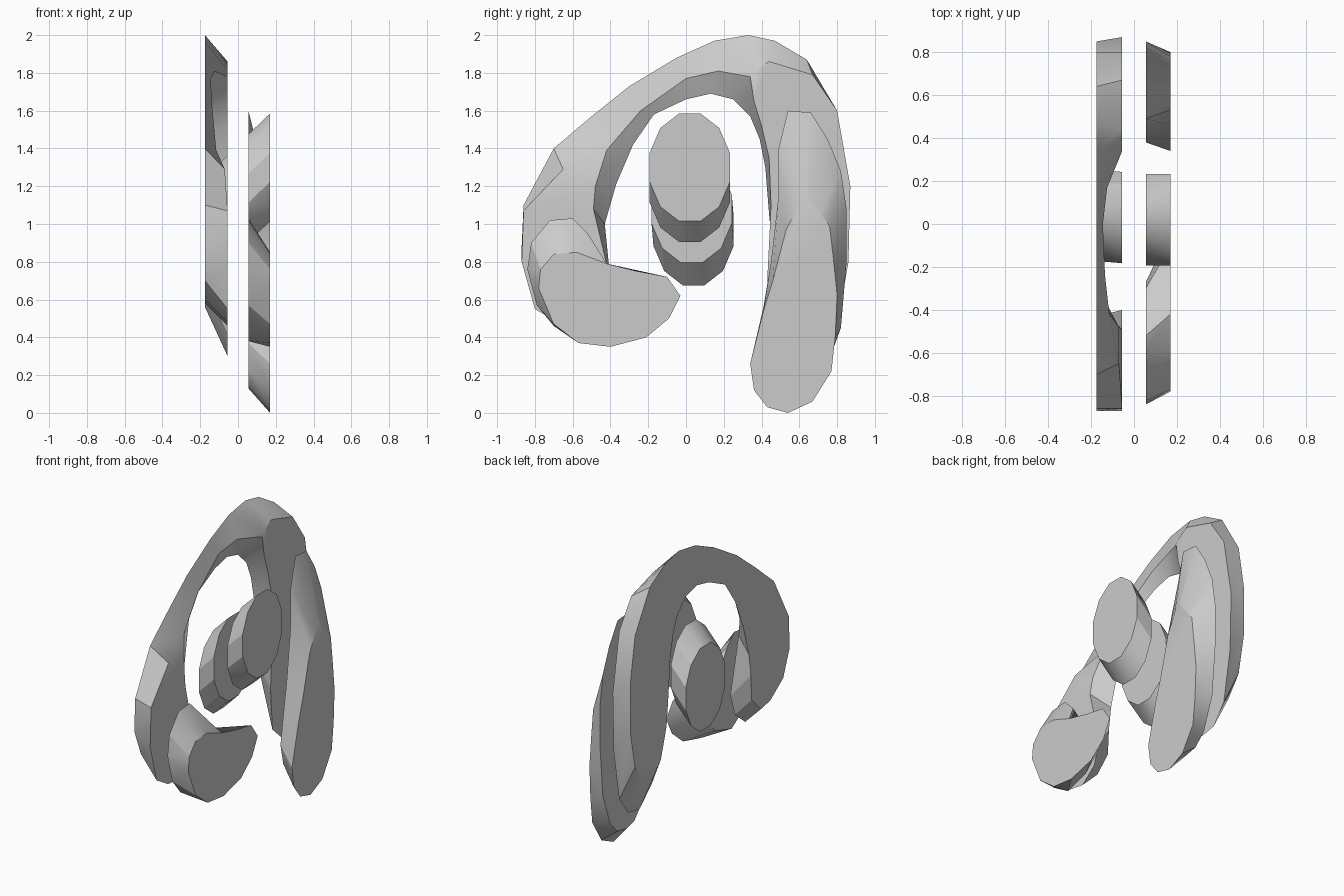
import bpy
import bmesh
import math

# Remove only the default cube
default_cube = bpy.data.objects.get("Cube")
if default_cube:
    bpy.data.objects.remove(default_cube, do_unlink=True)

# One plain grey for every part
grey = bpy.data.materials.new("plain_grey")
grey.use_nodes = True
shade = (0.6, 0.6, 0.6, 1)
grey.diffuse_color = shade
principled = next(n for n in grey.node_tree.nodes if n.type == 'BSDF_PRINCIPLED')
principled.inputs["Base Color"].default_value = shade

# The two slices: outer and inner plane of each
RIGHT_OUTER, RIGHT_INNER = -0.175, -0.055
LEFT_INNER, LEFT_OUTER = 0.055, 0.17


def make_part(name, rings):
    """Skin a series of equal closed rings and cap both ends."""
    bm = bmesh.new()
    loops = [[bm.verts.new(point) for point in ring] for ring in rings]
    count = len(loops[0])
    for first, second in zip(loops, loops[1:]):
        for i in range(count):
            j = (i + 1) % count
            bm.faces.new((first[i], first[j], second[j], second[i]))
    bm.faces.new(loops[0])
    bm.faces.new(reversed(loops[-1]))
    bmesh.ops.remove_doubles(bm, verts=bm.verts, dist=0.0005)
    bmesh.ops.recalc_face_normals(bm, faces=bm.faces)
    mesh = bpy.data.meshes.new(name)
    bm.to_mesh(mesh)
    bm.free()
    mesh.materials.append(grey)
    part = bpy.data.objects.new(name, mesh)
    bpy.context.scene.collection.objects.link(part)
    bpy.ops.object.select_all(action='DESELECT')
    part.select_set(True)
    bpy.context.view_layer.objects.active = part
    bpy.ops.object.shade_smooth_by_angle(angle=math.radians(30))
    return part


def at_plane(x, outline):
    """Place a (y, z) outline, given in hundredths, on the plane x."""
    return [(x, y / 100, z / 100) for y, z in outline]


def oval(x, y, z, sides=12):
    """Upright oval section of the central core."""
    angles = [math.tau * (i + 0.5) / sides for i in range(sides)]
    return [(x, y + 0.22 * math.cos(a), z + 0.295 * math.sin(a)) for a in angles]


def arch_ring(outer_back, outer_front, inner_front, inner_back, x=RIGHT_INNER):
    """Four-cornered section across the arch, reaching out to the plane x."""
    back = at_plane(RIGHT_OUTER, (outer_back, inner_back))
    front = at_plane(x, (outer_front, inner_front))
    return [back[0], front[0], front[1], back[1]]


# Slanted core, cut into two discs
make_part("core_left", [oval(LEFT_INNER, 0.02, 1.19), oval(LEFT_OUTER, 0.02, 1.3)])
make_part("core_right", [oval(RIGHT_OUTER, 0.04, 0.96), oval(RIGHT_INNER, 0.03, 1.08)])

# Curled front lobe on the left slice
lobe_inner = [(-84, 76), (-82, 90), (-72, 102), (-60, 103), (-52, 95), (-42, 79),
              (-30, 72), (-27, 62), (-30, 52), (-40, 43), (-57, 38), (-70, 46), (-79, 57)]
lobe_outer = [(-78, 66), (-77, 76), (-70, 84), (-58, 85), (-42, 79), (-26, 75),
              (-10, 72), (-3, 62), (-9, 50), (-21, 40), (-40, 35), (-57, 37), (-70, 47)]
make_part("front_lobe", [at_plane(LEFT_INNER, lobe_inner),
                         at_plane(LEFT_OUTER, lobe_outer)])

# Long rear leg on the left slice
leg_inner = [(54, 160), (49, 140), (49, 115), (45, 80), (41, 56), (38, 37), (41, 23),
             (48, 15), (56, 13), (66, 15), (74, 23), (82, 45), (85, 80), (85, 108),
             (82, 128), (75, 145), (66, 159)]
leg_outer = [(63, 114), (59, 108), (53, 97), (46, 70), (41, 54), (34, 26), (36, 12),
             (43, 3), (54, 0), (67, 6), (77, 22), (79, 40), (80, 62), (78, 82),
             (76, 99), (71, 106), (65, 114)]
make_part("rear_leg", [at_plane(LEFT_INNER, leg_inner),
                       at_plane(LEFT_OUTER, leg_outer)])

# Arch on the right slice: front end, from its tip upward
arch_front = [arch_ring(*corners) for corners in (
    ((-66, 60), (-68, 48), (-56, 46), (-56, 58)),
    ((-80, 70), (-80, 55), (-45, 55), (-46, 68)),
    ((-87, 88), (-87, 80), (-40, 70), (-45, 85)),
    ((-86, 110), (-86, 107), (-49, 108), (-43, 100)),
)]
arch_front.append(arch_ring((-70, 140), (-65, 129), (-48, 120), (-37, 121), -0.07))

# Thin bridge of the arch, where both front corners meet in a ridge
arch_bridge = [arch_ring(outer, ridge, ridge, inner, x) for outer, ridge, inner, x in (
    ((-50, 157), (-42, 139), (-28, 142), -0.115),
    ((-30, 173), (-24, 160), (-17, 158), -0.135),
    ((-5, 188), (0, 177), (0, 166), -0.145),
    ((15, 197), (17, 181), (13, 169), -0.125),
)]

# Rear end of the arch, down to its tip
arch_rear = [arch_ring(*corners) for corners in (
    ((33, 200), (36, 181), (34, 178), (25, 166)),
    ((47, 197), (44, 186), (36, 165), (34, 157)),
    ((64, 187), (67, 179), (40, 152), (39, 145)),
    ((80, 160), (80, 160), (44, 135), (42, 130)),
    ((85, 130), (87, 120), (45, 110), (44, 105)),
    ((85, 95), (86, 80), (43, 70), (46, 85)),
    ((80, 70), (80, 45), (45, 42), (52, 65)),
    ((70, 56), (70, 32), (58, 30), (60, 56)),
)]
make_part("arch", arch_front + arch_bridge + arch_rear)
